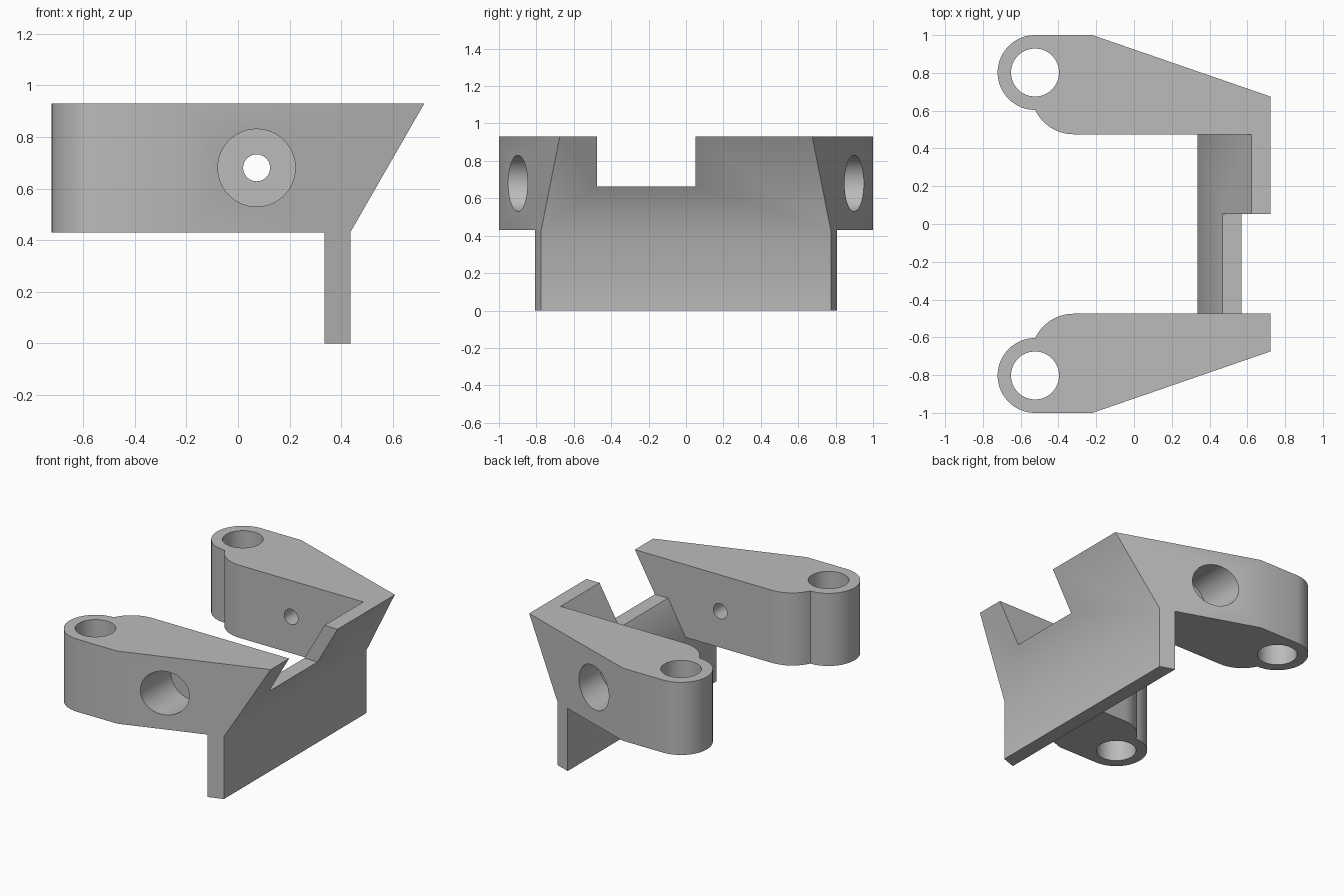
import bpy, bmesh
from math import cos, sin, radians
from mathutils import Vector

if "Cube" in bpy.data.objects:
    bpy.data.objects.remove(bpy.data.objects["Cube"], do_unlink=True)

BASE, TOP = 0.43, 0.93       # height range of the arms
GAP = 0.475                  # half the distance between the arms
TILT = 0.574                 # outward lean of the upper wall
EAR = (-0.524, 0.802)        # pivot ring centre
BORE = (0.072, 0.68)         # cross bore centre, x and z


def prism(name, points, direction):
    """Closed solid: a flat outline swept along a direction."""
    bm = bmesh.new()
    face = bm.faces.new([bm.verts.new(p) for p in points])
    swept = bmesh.ops.extrude_face_region(bm, geom=[face])["geom"]
    bmesh.ops.translate(bm, vec=Vector(direction),
                        verts=[v for v in swept if isinstance(v, bmesh.types.BMVert)])
    bmesh.ops.recalc_face_normals(bm, faces=bm.faces[:])
    mesh = bpy.data.meshes.new(name)
    bm.to_mesh(mesh)
    bm.free()
    obj = bpy.data.objects.new(name, mesh)
    bpy.context.collection.objects.link(obj)
    return obj


def along_y(name, profile, y0, y1):
    return prism(name, [(x, y0, z) for x, z in profile], (0, y1 - y0, 0))


def along_z(name, outline, z0, z1):
    return prism(name, [(x, y, z0) for x, y in outline], (0, 0, z1 - z0))


def arc(centre, radius, start, end, steps):
    angles = [radians(start + (end - start) * i / steps) for i in range(steps + 1)]
    return [(centre[0] + radius * cos(a), centre[1] + radius * sin(a)) for a in angles]


def circle(centre, radius):
    return arc(centre, radius, 0, 360, 64)[:-1]


def combine(body, tool, operation):
    mod = body.modifiers.new(tool.name, "BOOLEAN")
    mod.operation, mod.solver, mod.object = operation, "EXACT", tool
    bpy.context.view_layer.objects.active = body
    bpy.ops.object.modifier_apply(modifier=mod.name)
    bpy.data.objects.remove(tool, do_unlink=True)


# Plan outline: tapered arm with ring end and rounded heel, mirrored front to back
half = [(0.9, 0.6135), (-0.22, 1.0)]
half += arc(EAR, 0.198, 90, 270, 40)
half += arc((-0.32, GAP + 0.225), 0.225, 206, 270, 16)[:-1]
half += [(-0.32, GAP), (0.2, GAP)]
outline = half + [(x, -y) for x, y in reversed(half)]
bracket = along_z("bracket_body", outline, -0.1, 1.1)

# Side profile: arms above, hanging plate below, leaning outer face
side = [(-0.9, BASE), (0.335, BASE), (0.335, 0), (0.435, 0), (0.435, BASE),
        (0.435 + TILT * (TOP - BASE), TOP), (-0.9, TOP)]
combine(bracket, along_y("side_profile", side, -1.2, 1.2), "INTERSECT")

# Hollow between the arms, leaving the thin wall
hollow = [(0, -0.1), (0.335, -0.1), (0.335, BASE),
          (0.335 + TILT * (1.1 - BASE), 1.1), (0, 1.1)]
combine(bracket, along_y("hollow", hollow, -GAP, GAP), "DIFFERENCE")

# Notch in the upper edge of the wall
notch = [(0, 0.664), (1, 0.664), (1, 1.2), (0, 1.2)]
combine(bracket, along_y("notch", notch, -GAP, 0.052), "DIFFERENCE")

# Pivot holes and counterbores on both arms, then the narrow cross bore
for s in (1, -1):
    combine(bracket, along_z("pivot_hole", circle((EAR[0], s * EAR[1]), 0.127), 0, 1.2), "DIFFERENCE")
    combine(bracket, along_y("counterbore", circle(BORE, 0.15), s * 0.62, s * 1.2), "DIFFERENCE")
combine(bracket, along_y("cross_bore", circle(BORE, 0.052), -1.2, 1.2), "DIFFERENCE")

# Plain grey finish
grey = bpy.data.materials.new("plain_grey")
grey.use_nodes = True
colour = (0.5, 0.5, 0.5, 1)
grey.diffuse_color = colour
grey.node_tree.nodes["Principled BSDF"].inputs["Base Color"].default_value = colour
bracket.data.materials.clear()
bracket.data.materials.append(grey)
for face in bracket.data.polygons:
    face.material_index = 0

bpy.ops.object.select_all(action="DESELECT")
bracket.select_set(True)
bpy.context.view_layer.objects.active = bracket
bpy.ops.object.shade_smooth_by_angle(angle=radians(30))
